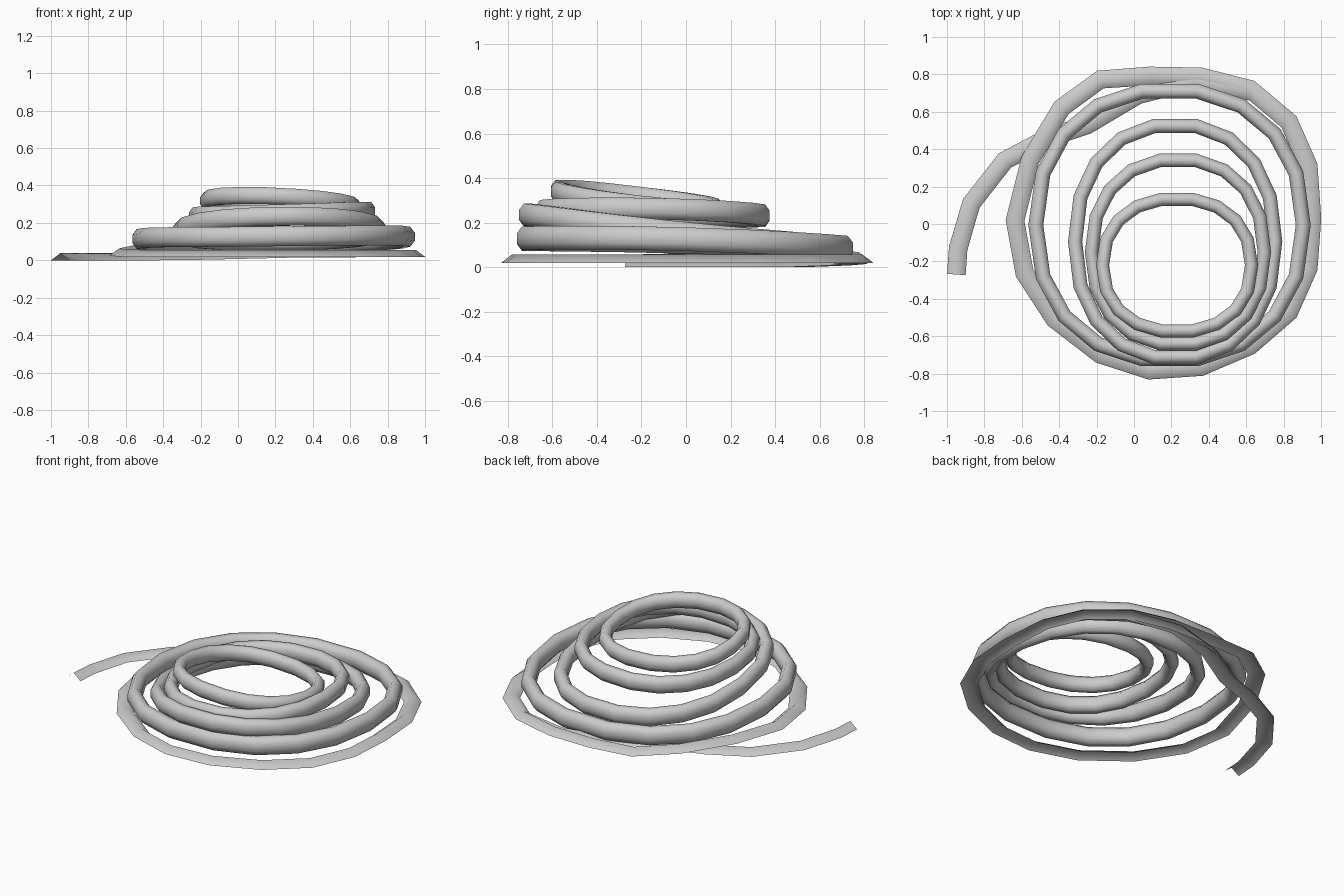
import bpy, bmesh
from math import sin, cos, pi, radians, copysign
from mathutils import Vector

default = bpy.data.objects.get("Cube")
if default:
    bpy.data.objects.remove(default)

grey = bpy.data.materials.new("rope_grey")
grey.use_nodes = True
colour = (0.6, 0.6, 0.6, 1)
grey.diffuse_color = colour
grey.node_tree.nodes["Principled BSDF"].inputs["Base Color"].default_value = colour

SIDES = 18
UP = Vector((0, 0, 1))
STRIP = [(-.05, 0), (0, .038), (.05, 0)]


def sweep(name, path, section, loop, tube):
    """Carry a (side, height) section along a path, keeping it upright."""
    bm = bmesh.new()
    n, m, rows = len(path), len(section), []
    for i, p in enumerate(path):
        before = path[(i - 1) % n] if loop else path[max(i - 1, 0)]
        after = path[(i + 1) % n] if loop else path[min(i + 1, n - 1)]
        side = (after - before).cross(UP).normalized()
        rows.append([bm.verts.new(p + side * s + UP * h) for s, h in section])
    for i in range(n if loop else n - 1):
        a, b = rows[i], rows[(i + 1) % n]
        for j in range(m if tube else m - 1):
            k = (j + 1) % m
            bm.faces.new((a[j], a[k], b[k], b[j]))
    if tube:
        bmesh.ops.recalc_face_normals(bm, faces=bm.faces)
    else:
        bm.normal_update()
        if sum(f.normal.z for f in bm.faces) < 0:
            bmesh.ops.reverse_faces(bm, faces=bm.faces)
    for f in bm.faces:
        f.smooth = True
    mesh = bpy.data.meshes.new(name)
    bm.to_mesh(mesh)
    bm.free()
    mesh.materials.append(grey)
    obj = bpy.data.objects.new(name, mesh)
    bpy.context.collection.objects.link(obj)


def fuller(v):
    """Push a sine or cosine outward so the loop is slightly squared."""
    return copysign(abs(v) ** .9, v)


def coil(name, centre, radii, tilt, bow, half_width, half_height):
    """Tilted, slightly bowed loop of rope; radii reach its outer edge."""
    path = []
    for i in range(SIDES):
        t = 2 * pi * i / SIDES
        c, s = fuller(cos(t)), fuller(sin(t))
        path.append(Vector(centre) + Vector((
            (radii[0] - half_width) * c,
            (radii[1] - half_width) * s,
            tilt[0] * c + tilt[1] * s + bow * s * s)))
    section = [(half_width * cos(pi * (k + .5) / 4) / cos(pi / 8),
                half_height * sin(pi * (k + .5) / 4) / cos(pi / 8))
               for k in range(8)]
    sweep(name, path, section, True, True)


# Four stacked loops, wide to narrow, leaning together at the front
coil("wide_coil", (.19, -.005, .12), (.755, .765), (.006, -.021), -.013, .04, .053)
coil("second_coil", (.22, -.094, .157), (.573, .665), (.005, -.067), .012, .038, .05)
coil("third_coil", (.235, -.15, .249), (.498, .533), (.014, -.01), -.008, .036, .048)
coil("top_coil", (.23, -.22, .298), (.433, .392), (-.02, -.042), .002, .035, .045)

# Ground loop: outer edge counter-clockwise from the +x side
outline = [(1, .03), (.98, .33), (.87, .58), (.65, .765), (.37, .835),
           (.08, .84), (-.2, .82), (-.42, .66), (-.6, .36), (-.685, .02),
           (-.63, -.28), (-.46, -.54), (-.2, -.74), (.08, -.83),
           (.37, -.81), (.65, -.69), (.87, -.5), (.98, -.25)]
ground = []
for i, (x, y) in enumerate(outline):
    lift = .018 + .03 * max(0, cos(2 * pi * i / SIDES - radians(147))) ** 8
    ground.append(Vector((.155 + .942 * (x - .155), .942 * y, lift)))
sweep("ground_coil", ground, STRIP, True, False)

# Loose tail running out from underneath the ground loop
tail = [(.62, .71, .016), (.32, .765, .015), (.02, .69, .008),
        (-.25, .53, .002), (-.46, .46, 0), (-.69, .34, 0),
        (-.87, .11, 0), (-.94, -.13, 0), (-.95, -.27, 0)]
sweep("loose_tail", [Vector(p) for p in tail], STRIP, False, False)
